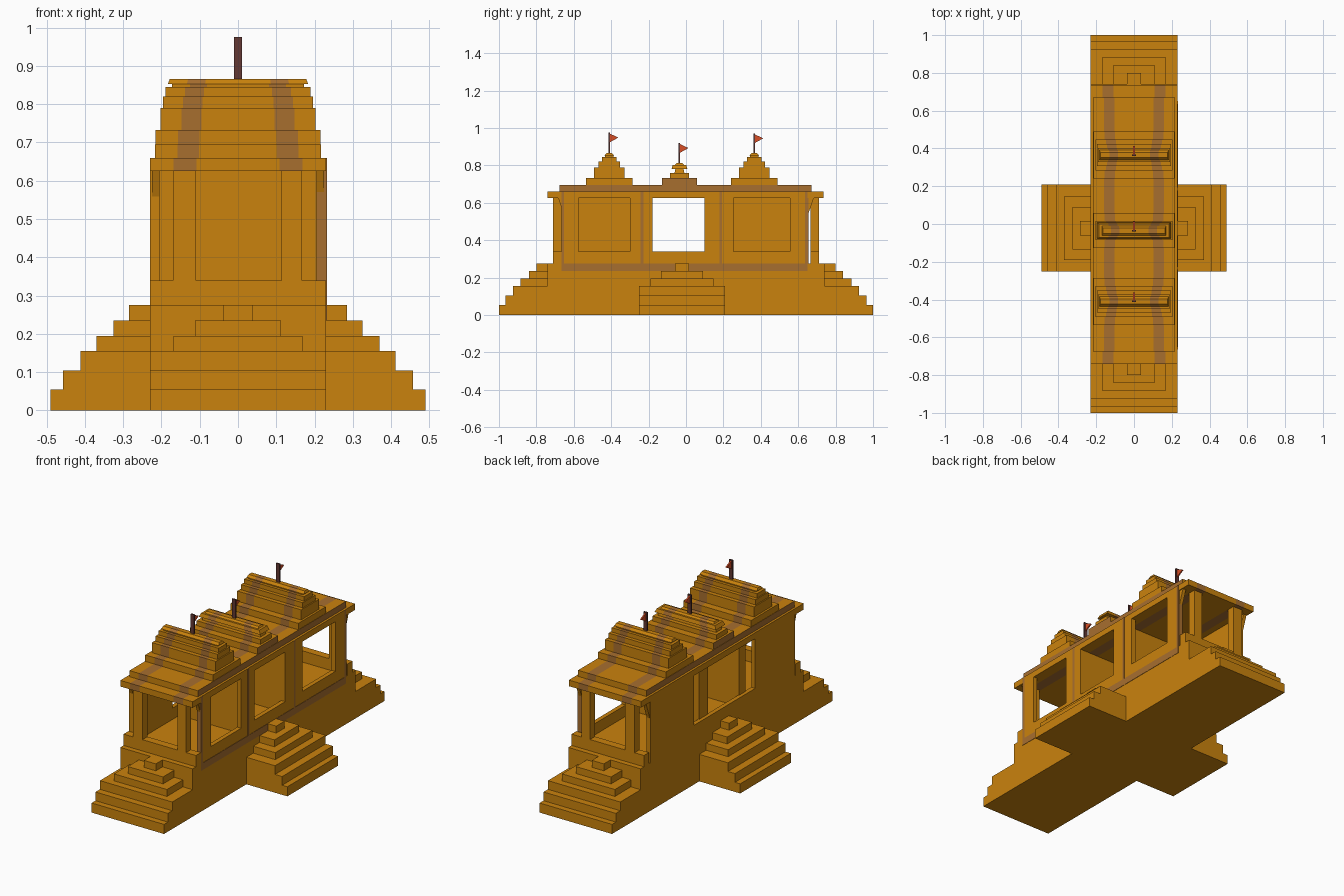
import bpy, bmesh

if "Cube" in bpy.data.objects:
    bpy.data.objects.remove(bpy.data.objects["Cube"])

def mat(name, rgb):
    m = bpy.data.materials.new(name)
    m.diffuse_color = (*rgb, 1)
    m.use_nodes = True
    m.node_tree.nodes["Principled BSDF"].inputs["Base Color"].default_value = m.diffuse_color
    return m

OCHRE = mat("ochre", (0.59, 0.225, 0.004))
BROWN = mat("stripe_brown", (0.39, 0.156, 0.028))
DARK = mat("pole_brown", (0.125, 0.04, 0.033))
RED = mat("flag_red", (0.68, 0.075, 0.018))

def make(name, bm, mats):
    bmesh.ops.recalc_face_normals(bm, faces=bm.faces)
    me = bpy.data.meshes.new(name)
    bm.to_mesh(me)
    bm.free()
    for m in mats:
        me.materials.append(m)
    ob = bpy.data.objects.new(name, me)
    bpy.context.collection.objects.link(ob)
    return ob

def add_box(bm, x0, x1, y0, y1, z0, z1):
    r = bmesh.ops.create_cube(bm, size=1)
    for v in r["verts"]:
        v.co = ((x0, x1)[v.co.x > 0], (y0, y1)[v.co.y > 0], (z0, z1)[v.co.z > 0])

def boxes(name, lst, m=OCHRE):
    bm = bmesh.new()
    for b in lst:
        add_box(bm, *b)
    return make(name, bm, [m])

def striped_tier(name, w, y0, y1, z0, z1, w_top=None, inset=0.0, brown_ends=False):
    """Roof block with two stripes running over it across x."""
    w_top = w_top or w
    bm = bmesh.new()
    rings = []
    for f in (-1, -0.73, -0.47, 0.47, 0.73, 1):
        rings.append([bm.verts.new(p) for p in (
            (f * w, y0, z0), (f * w, y1, z0),
            (f * w_top, y1 - inset, z1), (f * w_top, y0 + inset, z1))])
    for i in range(5):
        a, b = rings[i], rings[i + 1]
        for k in range(4):
            f = bm.faces.new((a[k], a[(k + 1) % 4], b[(k + 1) % 4], b[k]))
            f.material_index = 1 if i in (1, 3) else 0
    for r in (rings[0], rings[-1]):
        bm.faces.new(r).material_index = int(brown_ends)
    return make(name, bm, [OCHRE, BROWN])

# Plinth
boxes("plinth", [(-.23, .23, -.74, .74, 0, .275)])

# Four stepped stairs
Z = [0, .055, .105, .155, .195, .235, .275]
half = [.23, .23, .23, .168, .112, .038]
end_reach = [1.0, .965, .925, .885, .84, .80]
side_reach = [.49, .457, .412, .37, .325, .285]
for s, n in ((-1, "front"), (1, "back")):
    boxes(n + "_stairs", [(-h, h, *sorted((s * .70, s * r)), Z[i], Z[i + 1])
                          for i, (h, r) in enumerate(zip(half, end_reach))])
for s, n in ((-1, "left"), (1, "right")):
    boxes(n + "_stairs", [(*sorted((s * .2, s * r)), -.022 - h, -.022 + h, Z[i], Z[i + 1])
                          for i, (h, r) in enumerate(zip(half, side_reach))])

# Side walls built around their openings
def wall(name, x0, x1, openings):
    edges = [-.66] + [e for o in openings for e in o] + [.65]
    parts = [(x0, x1, -.66, .65, .275, .34), (x0, x1, -.66, .65, .625, .66)]
    for a, b in zip(edges[::2], edges[1::2]):
        parts.append((x0, x1, a, b, .34, .625))
    boxes(name, parts)

wall("right_wall", .205, .23, [(-.575, -.3), (-.18, .1), (.255, .555)])
wall("left_wall", -.23, -.205, [(-.3, .255)])

# Inner partitions
boxes("partitions", [(-.21, .21, -.24, -.18, .27, .63), (-.21, .21, .10, .18, .27, .63)])

# Porch sills and pillars
for s, n in ((-1, "front"), (1, "back")):
    y0, y1 = sorted((s * .71, s * .665))
    boxes(n + "_sill", [(-.23, .23, y0, y1, .27, .34)])
    boxes(n + "_pillars", [(-.17, -.11, y0, y1, .34, .63), (.113, .167, y0, y1, .34, .63)])
    # sloped brackets under the eave
    bm = bmesh.new()
    for x in (-.225, .205):
        tri = [(s * .65, .53), (s * .65, .63), (s * .685, .63)]
        a = [bm.verts.new((x, *p)) for p in tri]
        b = [bm.verts.new((x + .02, *p)) for p in tri]
        bm.faces.new(a)
        bm.faces.new(b)
        for k in range(3):
            bm.faces.new((a[k], a[(k + 1) % 3], b[(k + 1) % 3], b[k]))
    make(n + "_brackets", bm, [OCHRE])

# Brown frame painted on the right wall
frame = [(.229, .232, -.665, .65, .235, .275)]
for y in (-.658, -.235, .185, .643):
    frame.append((.229, .232, y - .007, y + .007, .275, .66))
frame.append((.205, .231, -.664, -.659, .275, .625))
frame.append((.205, .231, .649, .654, .275, .625))
boxes("wall_frame", frame, BROWN)

# Roof slabs
striped_tier("eave_slab", .23, -.74, .735, .625, .66)
striped_tier("upper_slab", .217, -.675, .67, .66, .695, brown_ends=True)

# Roof towers: (half x, half y, z0, z1, top half x, y inset)
big = [(.215, .125, .695, .732, .215, 0), (.203, .082, .732, .79, .203, 0),
       (.196, .058, .79, .82, .196, 0), (.19, .038, .82, .845, .19, 0),
       (.172, .022, .845, .853, .172, 0), (.183, .026, .853, .866, .178, .012)]
mid = [(.215, .093, .695, .732, .215, 0), (.203, .05, .732, .76, .203, 0),
       (.185, .026, .76, .782, .18, .004), (.195, .042, .782, .803, .185, .006),
       (.17, .025, .803, .812, .165, .01)]
for n, c, tiers, top in (("front", -.41, big, .976), ("middle", -.035, mid, .92),
                         ("back", .365, big, .972)):
    for i, (w, h, z0, z1, wt, ins) in enumerate(tiers):
        striped_tier(f"{n}_tower_tier_{i + 1}", w, c - h, c + h, z0, z1, wt, ins,
                     brown_ends=(n == "middle" and i == 0))
    # Flag pole and pennant
    boxes(n + "_flag_pole", [(-.011, .011, c - .004, c + .004, tiers[-1][3] - .01, top)], DARK)
    bm = bmesh.new()
    tri = [(c + .003, top - .052), (c + .048, top - .027), (c + .003, top - .006)]
    a = [bm.verts.new((-.004, *p)) for p in tri]
    b = [bm.verts.new((.004, *p)) for p in tri]
    bm.faces.new(a)
    bm.faces.new(b)
    for k in range(3):
        bm.faces.new((a[k], a[(k + 1) % 3], b[(k + 1) % 3], b[k]))
    make(n + "_flag", bm, [RED])
